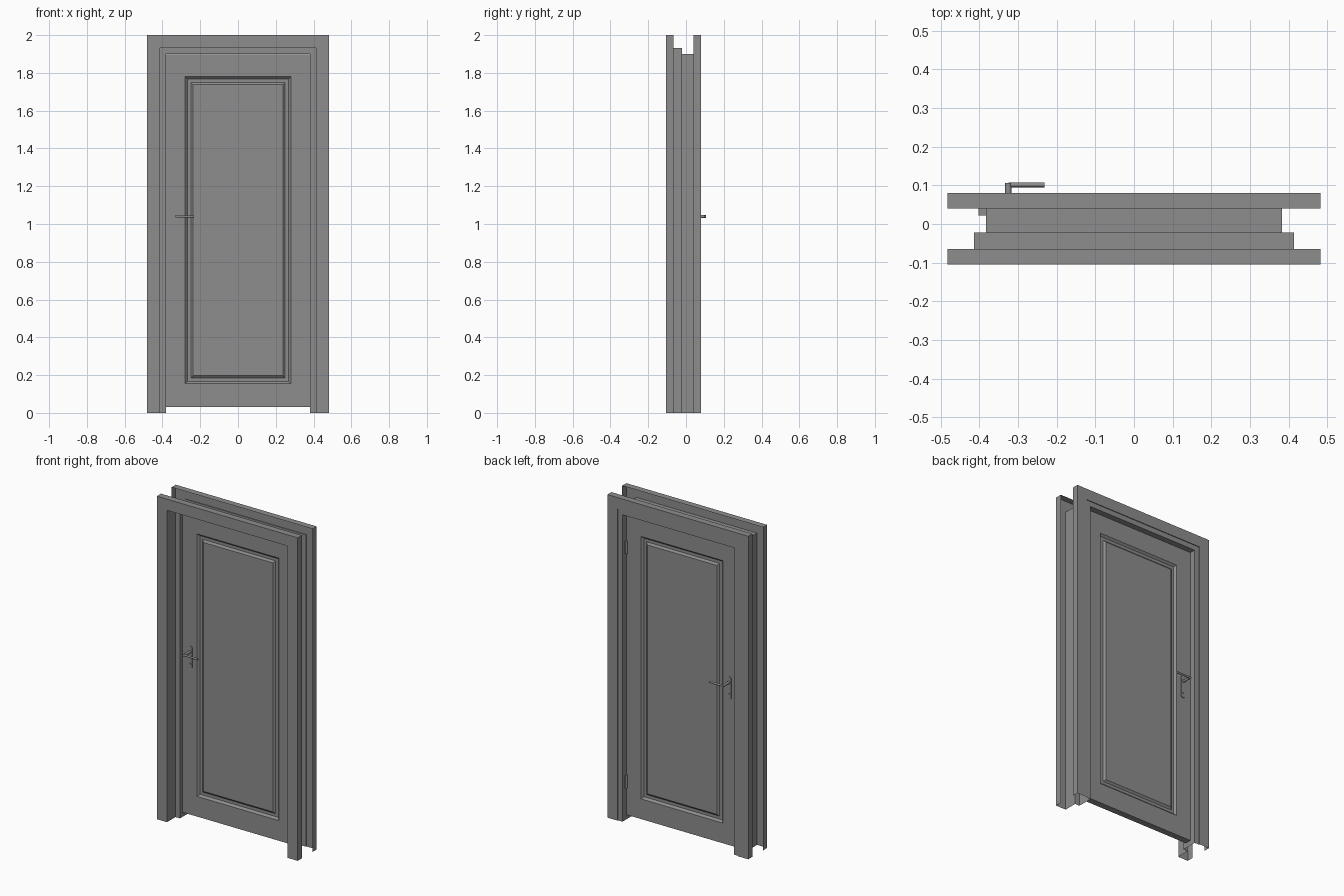
import bpy, bmesh, math
from mathutils import Matrix, Vector

cube = bpy.data.objects.get("Cube")
if cube:
    bpy.data.objects.remove(cube, do_unlink=True)

grey = bpy.data.materials.new("mid grey")
grey.use_nodes = True
tone = (0.27, 0.27, 0.27, 1)
grey.diffuse_color = tone
grey.node_tree.nodes["Principled BSDF"].inputs["Base Color"].default_value = tone

DOOR_FRONT, DOOR_BACK = 0.0, 0.04
HANDLE_X, HANDLE_Z = -0.325, 1.04


def finish(name, bm, smooth=False):
    bmesh.ops.recalc_face_normals(bm, faces=bm.faces)
    mesh = bpy.data.meshes.new(name)
    bm.to_mesh(mesh)
    bm.free()
    mesh.materials.append(grey)
    obj = bpy.data.objects.new(name, mesh)
    bpy.context.collection.objects.link(obj)
    if smooth:
        bpy.ops.object.select_all(action="DESELECT")
        obj.select_set(True)
        bpy.context.view_layer.objects.active = obj
        bpy.ops.object.shade_smooth_by_angle(angle=math.radians(35))
    return obj


def bridge(bm, a, b, closed):
    for i in range(len(a) if closed else len(a) - 1):
        j = (i + 1) % len(a)
        bm.faces.new((a[i], a[j], b[j], b[i]))


def rod(bm, start, end, radius, sides=16):
    start, end = Vector(start), Vector(end)
    axis = end - start
    turn = axis.to_track_quat("Z", "Y").to_matrix().to_4x4()
    bmesh.ops.create_cone(bm, cap_ends=True, segments=sides, radius1=radius, radius2=radius,
                          depth=axis.length, matrix=Matrix.Translation((start + end) / 2) @ turn)


# Door frame: hollow casing and rebated jamb swept round the opening
profile = [(0.4825, -0.065), (0.4825, -0.105), (0.413, -0.105), (0.413, -0.022),
           (0.382, -0.022), (0.382, 0.075), (0.413, 0.075), (0.413, 0.08),
           (0.4825, 0.08), (0.4825, 0.04)]
bm = bmesh.new()
previous = None
for w, y in profile:
    h = w + 1.5175
    path = [bm.verts.new(p) for p in ((-w, y, 0), (-w, y, h), (w, y, h), (w, y, 0))]
    if previous:
        bridge(bm, previous, path, False)
    previous = path
finish("door_frame", bm)

# Door leaf: one raised and fielded panel on each side
# Each step is half width, bottom, top, depth below the face
steps = [(0.38, 0.03, 1.898, 0), (0.28, 0.155, 1.78, 0), (0.268, 0.167, 1.768, 0.012),
         (0.25, 0.185, 1.75, 0.012), (0.238, 0.197, 1.738, 0.002)]
rings = [(w, lo, hi, DOOR_FRONT + d) for w, lo, hi, d in reversed(steps)]
rings += [(w, lo, hi, DOOR_BACK - d) for w, lo, hi, d in steps]
bm = bmesh.new()
loops = [[bm.verts.new(p) for p in ((-w, y, lo), (w, y, lo), (w, y, hi), (-w, y, hi))]
         for w, lo, hi, y in rings]
for a, b in zip(loops, loops[1:]):
    bridge(bm, a, b, True)
bm.faces.new(loops[0])
bm.faces.new(loops[-1])
finish("door_leaf", bm)

# Handle sets on both faces
for side, face, sign in (("front", DOOR_FRONT, -1), ("back", DOOR_BACK, 1)):
    # Rounded back plate
    bm = bmesh.new()
    radius, outline = 0.015, []
    for centre, start in ((1.06, 0), (0.95, math.pi)):
        for i in range(13):
            a = start + math.pi * i / 12
            outline.append(bm.verts.new((HANDLE_X + radius * math.cos(a), face,
                                         centre + radius * math.sin(a))))
    plate = bm.faces.new(outline)
    out = bmesh.ops.extrude_face_region(bm, geom=[plate])["geom"]
    bmesh.ops.translate(bm, vec=(0, sign * 0.005, 0),
                        verts=[v for v in out if isinstance(v, bmesh.types.BMVert)])
    finish(side + "_handle_plate", bm, True)

    # Lever on its stem
    bm = bmesh.new()
    tip = face + sign * 0.061
    rod(bm, (HANDLE_X, face, HANDLE_Z), (HANDLE_X, tip + sign * 0.005, HANDLE_Z), 0.008)
    rod(bm, (HANDLE_X, tip, HANDLE_Z), (-0.232, tip, HANDLE_Z), 0.006)
    finish(side + "_handle_lever", bm, True)

    # Key cylinder
    bm = bmesh.new()
    rod(bm, (HANDLE_X, face, 0.965), (HANDLE_X, face + sign * 0.009, 0.965), 0.006)
    finish(side + "_key_cylinder", bm, True)

# Hinge knuckles on the back edge
for label, z in (("upper", 1.69), ("lower", 0.24)):
    bm = bmesh.new()
    rod(bm, (0.376, 0.046, z - 0.04), (0.376, 0.046, z + 0.04), 0.007)
    finish(label + "_hinge", bm, True)

# Latch keeper box behind the jamb
bm = bmesh.new()
bmesh.ops.create_cube(bm, size=1, matrix=Matrix.Translation((-0.392, 0.031, 1.0))
                      @ Matrix.Diagonal((0.02, 0.018, 0.16, 1)))
finish("latch_keeper", bm)
